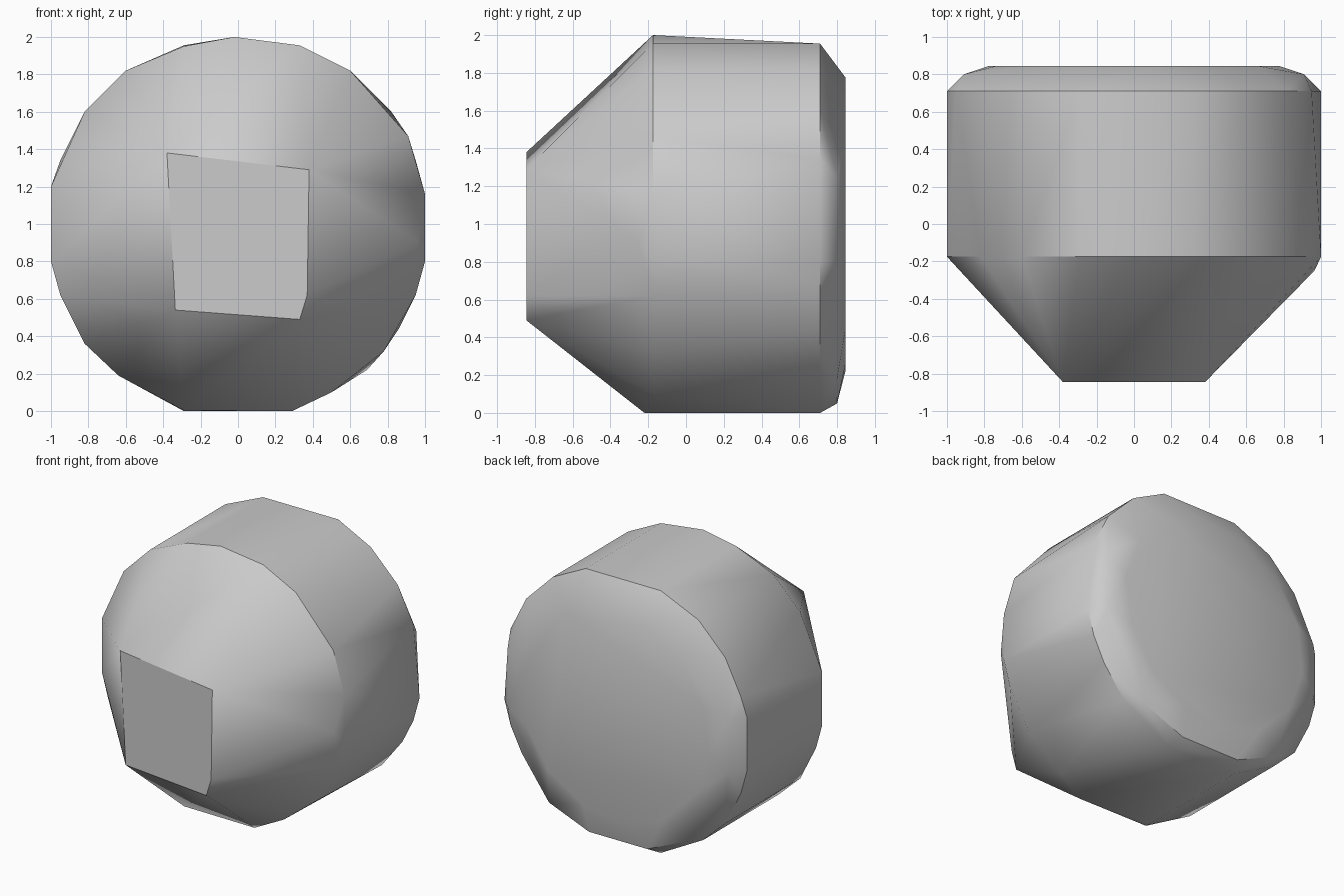
import bpy
import bmesh
import math

cube = bpy.data.objects.get("Cube")
if cube:
    bpy.data.objects.remove(cube, do_unlink=True)

grey = bpy.data.materials.new("plain grey")
grey.use_nodes = True
grey.diffuse_color = (0.6, 0.6, 0.6, 1)
grey.node_tree.nodes["Principled BSDF"].inputs["Base Color"].default_value = (0.6, 0.6, 0.6, 1)


def section(bm, y, outline):
    """Add one cross-section of (x, z) points at depth y."""
    for x, z in outline:
        bm.verts.new((x, y, z))


def arc(count, radius, turn=0.0):
    """Regular outline around the body's axis."""
    steps = [math.tau * (i + turn) / count for i in range(count)]
    return [(radius * math.cos(a), 1 + radius * math.sin(a)) for a in steps]


bm = bmesh.new()

# Small uneven front face
section(bm, -0.845, [(-0.38, 1.38), (0.38, 1.29), (0.37, 0.62), (0.33, 0.49), (-0.335, 0.54)])

# Widest front rim, with a few points set slightly forward
section(bm, -0.22, [(-0.29, 0.005), (0.29, 0)])
section(bm, -0.25, [(0.965, 0.9)])
section(bm, -0.175, [
    (-0.02, 2), (0.33, 1.955), (0.6, 1.82), (0.91, 1.47), (1, 1.16), (1, 0.8),
    (0.95, 0.62), (0.78, 0.32), (0.5, 0.1), (0.29, 0), (-0.29, 0), (-0.64, 0.19),
    (-0.82, 0.36), (-0.95, 0.62), (-1, 0.8), (-1, 1.2), (-0.82, 1.6), (-0.6, 1.82),
    (-0.29, 1.95)])

# Back rim of the barrel
section(bm, 0.71, [
    (-0.29, 1.955), (0.33, 1.955), (0.6, 1.82), (0.82, 1.6), (0.95, 1.34), (1, 0.8),
    (0.95, 0.62), (0.86, 0.44), (0.69, 0.22), (0.29, 0), (-0.29, 0), (-0.64, 0.19),
    (-0.82, 0.36), (-0.95, 0.62), (-1, 0.8), (-1, 1.2), (-0.95, 1.34), (-0.82, 1.6),
    (-0.6, 1.82)])

# Soft rear bevel and flat back
section(bm, 0.8, [(0.91, 1.25), (0.91, 0.8), (0.57, 0.18), (0.24, 0.05),
                  (-0.24, 0.05), (-0.58, 0.2), (-0.91, 0.8), (-0.91, 1.2)])
section(bm, 0.845, arc(14, 0.78, 0.25))

# Wrap the sections in one faceted shell
hull = bmesh.ops.convex_hull(bm, input=bm.verts[:])
spare = {g for g in hull["geom_interior"] + hull["geom_unused"]
         if isinstance(g, bmesh.types.BMVert)}
bmesh.ops.delete(bm, geom=list(spare), context="VERTS")
bmesh.ops.dissolve_limit(bm, angle_limit=math.radians(0.5), verts=bm.verts[:], edges=bm.edges[:])
bmesh.ops.recalc_face_normals(bm, faces=bm.faces[:])

mesh = bpy.data.meshes.new("faceted_body")
bm.to_mesh(mesh)
bm.free()
mesh.materials.append(grey)
body = bpy.data.objects.new("faceted_body", mesh)
bpy.context.collection.objects.link(body)

# Smooth the round sides, keep the rims crisp
bpy.ops.object.select_all(action="DESELECT")
body.select_set(True)
bpy.context.view_layer.objects.active = body
bpy.ops.object.shade_smooth_by_angle(angle=math.radians(35))
